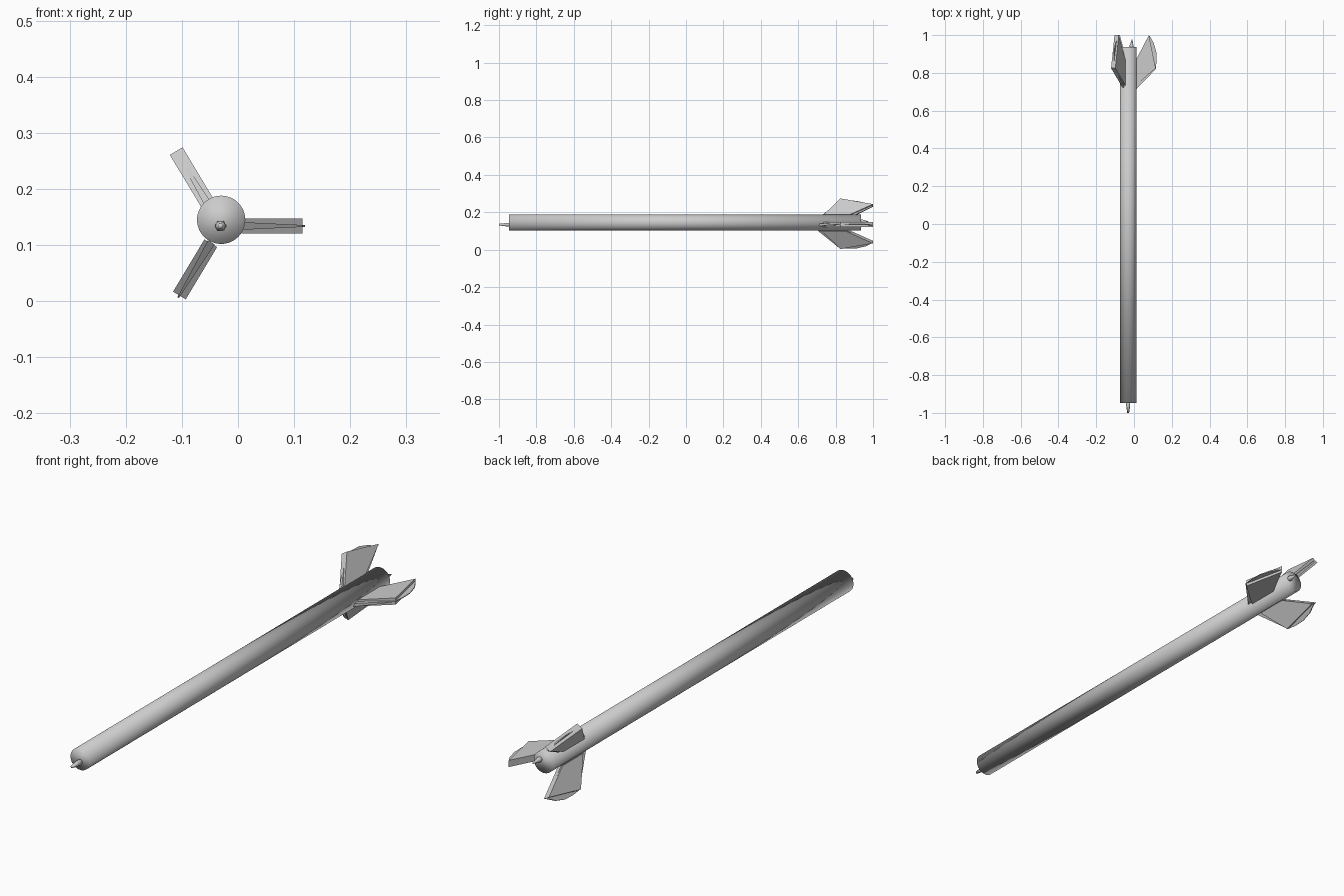
import bpy, bmesh, math
from mathutils import Vector

if "Cube" in bpy.data.objects:
    bpy.data.objects.remove(bpy.data.objects["Cube"])

grey = bpy.data.materials.new("plain_grey")
grey.diffuse_color = (0.6, 0.6, 0.6, 1)
grey.use_nodes = True
grey.node_tree.nodes["Principled BSDF"].inputs["Base Color"].default_value = grey.diffuse_color

AX, AZ = -0.03, 0.134        # axis shared by the fins and the nose pin


def finish(name, bm, smooth):
    bmesh.ops.recalc_face_normals(bm, faces=bm.faces)
    me = bpy.data.meshes.new(name)
    bm.to_mesh(me)
    bm.free()
    for p in me.polygons:
        p.use_smooth = smooth
    me.materials.append(grey)
    ob = bpy.data.objects.new(name, me)
    bpy.context.collection.objects.link(ob)


def lathe(name, stations, sides, smooth):
    """Closed tube along y; each station is (x, y, z, radius)."""
    bm = bmesh.new()
    rings = []
    for x, y, z, r in stations:
        rings.append([bm.verts.new((x + r * math.cos(2 * math.pi * i / sides), y,
                                    z + r * math.sin(2 * math.pi * i / sides)))
                      for i in range(sides)])
    for a, b in zip(rings, rings[1:]):
        for i in range(sides):
            j = (i + 1) % sides
            bm.faces.new((a[i], a[j], b[j], b[i]))
    bm.faces.new(rings[0])
    bm.faces.new(rings[-1])
    finish(name, bm, smooth)


def fin(name, profile, angle, half_root, half_tip, shift=0.0):
    """Radial slab from a (y, radius) outline, thinning towards the tip."""
    out = Vector((math.cos(angle), 0, math.sin(angle)))
    side = Vector((-math.sin(angle), 0, math.cos(angle)))
    r0 = min(r for y, r in profile)
    r1 = max(r for y, r in profile)
    bm = bmesh.new()
    loops = []
    for s in (-1, 1):
        loop = []
        for y, r in profile:
            h = half_root + (half_tip - half_root) * (r - r0) / (r1 - r0)
            loop.append(bm.verts.new(Vector((AX, y, AZ)) + out * (r + shift) + side * s * h))
        loops.append(loop)
    a, b = loops
    bm.faces.new(a)
    bm.faces.new(b)
    for i in range(len(a)):
        j = (i + 1) % len(a)
        bm.faces.new((a[i], a[j], b[j], b[i]))
    finish(name, bm, False)


# Long shaft, softly shaded over its ends
lathe("shaft", [(AX, -0.947, 0.145, 0.043), (AX, 0.936, 0.145, 0.043)], 48, True)

# Small hexagonal pins at nose and tail
lathe("nose_pin", [(AX - 0.001, -0.93, AZ, 0.011), (AX - 0.001, -0.965, AZ, 0.010),
                   (AX - 0.001, -1.0, AZ, 0.005)], 6, True)
lathe("tail_pin", [(-0.014, 0.92, 0.152, 0.012), (-0.013, 0.945, 0.152, 0.010),
                   (-0.010, 0.976, 0.150, 0.002)], 6, True)

# Three thick swept fin plates, each with a thin rounded blade inside it
plate = [(0.73, 0.036), (0.825, 0.1446), (1.0, 0.109), (0.86, 0.036)]
blade = [(0.705, 0.034), (0.82, 0.145), (0.86, 0.149), (0.91, 0.148),
         (0.96, 0.134), (0.998, 0.112), (0.86, 0.034)]
for label, deg, shift in (("right", 0, 0), ("upper", 121, 0.011), ("lower", 239, 0)):
    ang = math.radians(deg)
    fin("fin_plate_" + label, plate, ang, 0.0132, 0.0132, shift)
    fin("fin_blade_" + label, blade, ang, 0.007, 0.0015)
